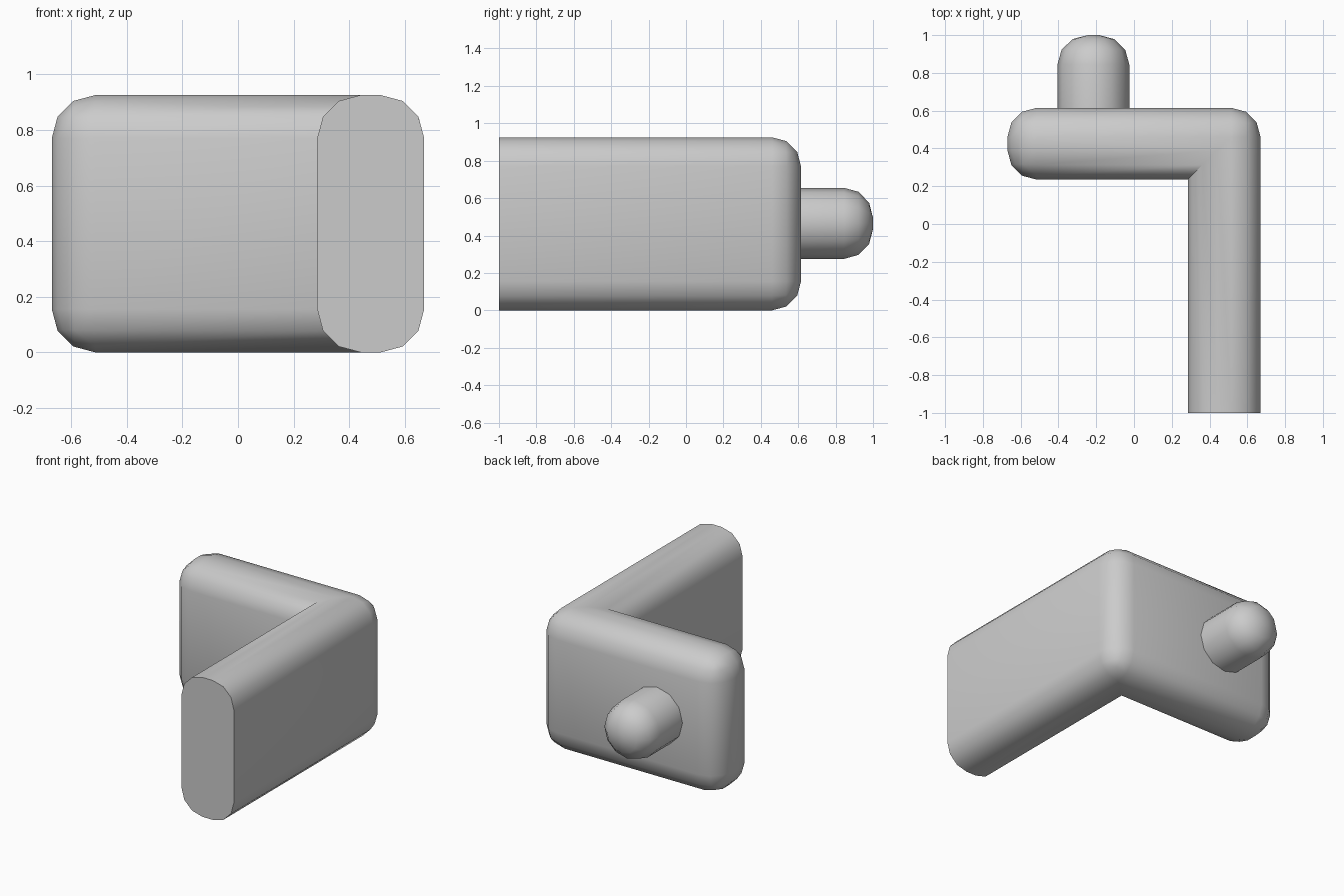
import bpy
import bmesh
from math import radians
from mathutils import Matrix, Vector

if "Cube" in bpy.data.objects:
    bpy.data.objects.remove(bpy.data.objects["Cube"], do_unlink=True)

LEFT, BACK, FRONT, HEIGHT = 0.67, 0.615, -1.0, 0.925
INNER_X, INNER_Y = 0.285, 0.235
ROUND = 0.155

# One plain grey for the whole model
grey = bpy.data.materials.new("plain_grey")
grey.use_nodes = True
colour = (0.6, 0.6, 0.6, 1)
grey.diffuse_color = colour
grey.node_tree.nodes["Principled BSDF"].inputs["Base Color"].default_value = colour


def round_edges(bm, edges):
    bmesh.ops.bevel(bm, geom=edges, offset=ROUND, offset_type='OFFSET',
                    segments=3, profile=0.5, affect='EDGES', clamp_overlap=False)


def finish(name, bm):
    bmesh.ops.recalc_face_normals(bm, faces=bm.faces[:])
    mesh = bpy.data.meshes.new(name)
    bm.to_mesh(mesh)
    bm.free()
    mesh.materials.append(grey)
    obj = bpy.data.objects.new(name, mesh)
    bpy.context.collection.objects.link(obj)
    bpy.ops.object.select_all(action='DESELECT')
    obj.select_set(True)
    bpy.context.view_layer.objects.active = obj
    bpy.ops.object.shade_smooth_by_angle(angle=radians(40))
    return obj


# L-shaped bracket: extruded outline, rounded except at the inner corner and cut front
bm = bmesh.new()
outline = [(-LEFT, INNER_Y), (INNER_X, INNER_Y), (INNER_X, FRONT),
           (LEFT, FRONT), (LEFT, BACK), (-LEFT, BACK)]
base = bm.faces.new([bm.verts.new((x, y, 0)) for x, y in outline])
top = bmesh.ops.extrude_face_region(bm, geom=[base])["geom"]
bmesh.ops.translate(bm, vec=(0, 0, HEIGHT),
                    verts=[v for v in top if isinstance(v, bmesh.types.BMVert)])
bmesh.ops.recalc_face_normals(bm, faces=bm.faces[:])


def is_rounded(edge):
    a, b = (v.co for v in edge.verts)
    on_front = max(a.y, b.y) < FRONT + 0.01
    inner = all((c.xy - Vector((INNER_X, INNER_Y))).length < 0.01 for c in (a, b))
    return not (on_front or inner)


round_edges(bm, [e for e in bm.edges if is_rounded(e)])
finish("bracket", bm)

# Peg on the back: twelve-sided rod with a rounded tip
PEG_START, PEG_END = 0.5, 1.0
bm = bmesh.new()
place = (Matrix.Translation((-0.215, (PEG_START + PEG_END) / 2, 0.465))
         @ Matrix.Rotation(radians(90), 4, 'X'))
bmesh.ops.create_cone(bm, cap_ends=True, segments=12, radius1=0.19, radius2=0.19,
                      depth=PEG_END - PEG_START, matrix=place)
round_edges(bm, [e for e in bm.edges
                 if all(v.co.y > PEG_END - 0.01 for v in e.verts)])
finish("peg", bm)
